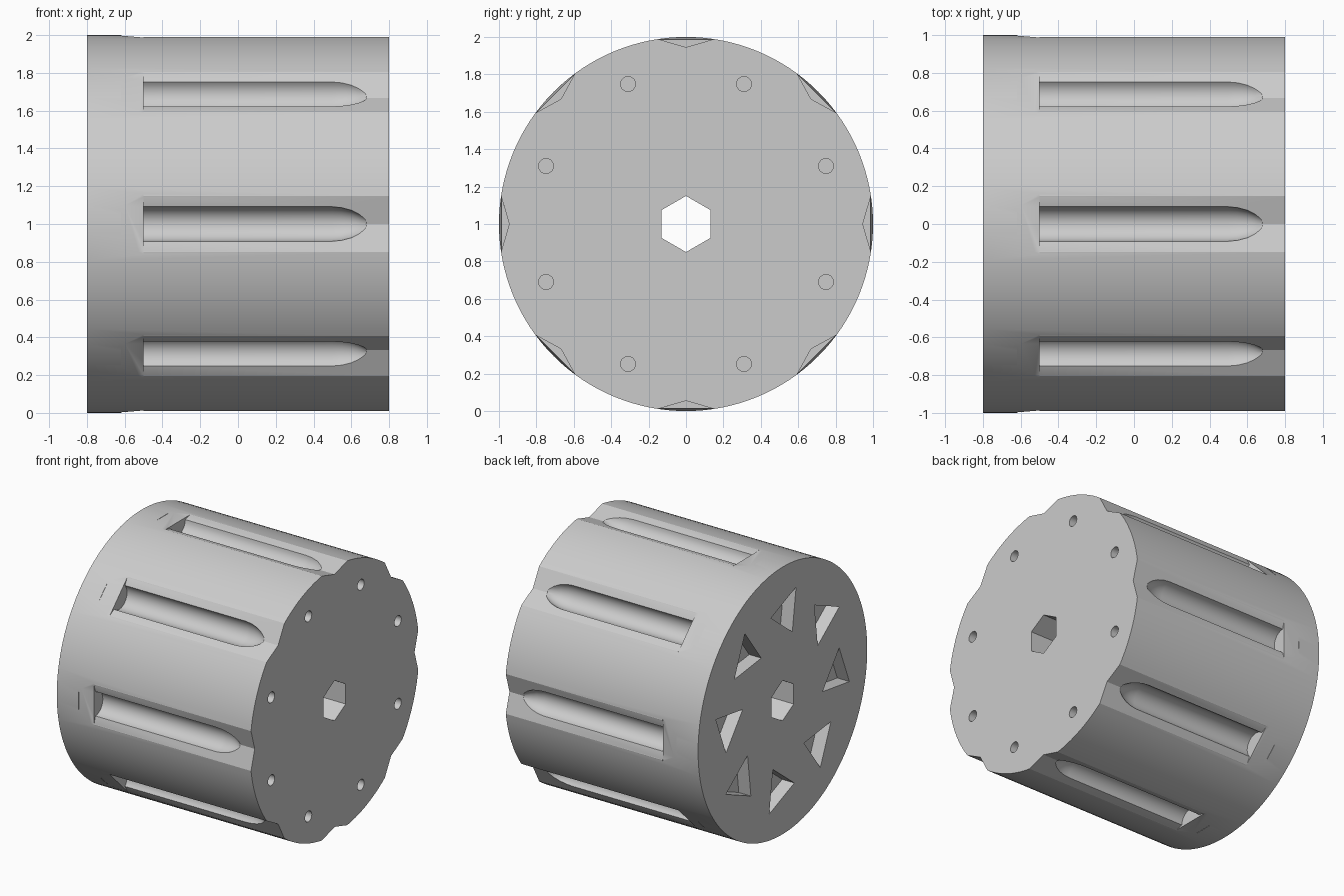
import bpy, bmesh
from math import sin, cos, pi, radians
from mathutils import Matrix

cube = bpy.data.objects.get("Cube")
if cube:
    bpy.data.objects.remove(cube, do_unlink=True)

LEFT, RIGHT = -0.8, 0.8      # ends of the drum along x
STOP = -0.5                  # where the flutes end


def material(name, rgb):
    m = bpy.data.materials.new(name)
    m.use_nodes = True
    m.diffuse_color = (*rgb, 1)
    m.node_tree.nodes["Principled BSDF"].inputs["Base Color"].default_value = (*rgb, 1)
    return m


def loft(bm, rings):
    """Skin a list of equal rings of points and cap both ends."""
    loops = [[bm.verts.new(p) for p in ring] for ring in rings]
    n = len(loops[0])
    for a, b in zip(loops, loops[1:]):
        for i in range(n):
            j = (i + 1) % n
            bm.faces.new((a[i], a[j], b[j], b[i]))
    bm.faces.new(loops[0])
    bm.faces.new(loops[-1])


def ring(x, radius, sides, y=0, z=0, turn=0):
    return [(x, y + radius * sin(turn + 2 * pi * i / sides),
             z + radius * cos(turn + 2 * pi * i / sides)) for i in range(sides)]


def section(x, points):
    return [(x, y, z) for y, z in points]


def make(name, rings, copies=1, offset=0):
    """Object made of a loft repeated evenly around the x axis."""
    bm = bmesh.new()
    for k in range(copies):
        start = len(bm.verts)
        loft(bm, rings)
        bm.verts.ensure_lookup_table()
        turn = Matrix.Rotation(radians(offset) + 2 * pi * k / copies, 3, 'X')
        bmesh.ops.rotate(bm, matrix=turn, verts=bm.verts[start:])
    bmesh.ops.recalc_face_normals(bm, faces=bm.faces)
    bmesh.ops.translate(bm, vec=(0, 0, 1), verts=bm.verts)
    mesh = bpy.data.meshes.new(name)
    bm.to_mesh(mesh)
    bm.free()
    ob = bpy.data.objects.new(name, mesh)
    bpy.context.collection.objects.link(ob)
    return ob


# Solid drum
drum = make("fluted_drum", [ring(LEFT, 1, 128), ring(RIGHT, 1, 128)])
drum.data.materials.append(material("plain_grey", (0.6, 0.6, 0.6)))

# Shallow V channels open at the right end
vee = [(0, 0.945), (0.3, 1.033), (0.3, 1.2), (-0.3, 1.2), (-0.3, 1.033)]
channels = make("channel_cutter", [section(STOP, vee), section(0.9, vee)], 8)

# Round flutes with pointed ends
profile = [(STOP, 0.092), (0.5, 0.092), (0.55, 0.087), (0.6, 0.074),
           (0.64, 0.055), (0.68, 0.03), (0.7, 0.004)]
flutes = make("flute_cutter", [ring(x, r, 24, z=0.976) for x, r in profile], 8)


# Ramped notches behind the flutes
def slab(x, low):
    return section(x, [(-0.2, low), (0.2, low), (0.2, 1.2), (-0.2, 1.2)])


notches = make("notch_cutter", [slab(-0.62, 0.997), slab(STOP + 0.001, 0.987)], 8)

# Hexagonal bore, small blind holes on the right, triangular pockets on the left
bore = make("bore_cutter", [ring(-1, 0.15, 6), ring(1, 0.15, 6)])
holes = make("hole_cutter", [ring(0.65, 0.04, 20, z=0.81), ring(0.9, 0.04, 20, z=0.81)],
             8, 22.5)
pockets = make("pocket_cutter", [ring(-0.9, 0.185, 3, z=0.645, turn=pi / 2 - radians(4)),
                                 ring(-0.7, 0.185, 3, z=0.645, turn=pi / 2 - radians(4))],
               8, 4)

# Cut everything out of the drum
bpy.context.view_layer.objects.active = drum
for cutter in (channels, flutes, notches, bore, holes, pockets):
    cutter.hide_render = True
    mod = drum.modifiers.new(cutter.name, 'BOOLEAN')
    mod.operation = 'DIFFERENCE'
    mod.solver = 'EXACT'
    mod.object = cutter
    bpy.ops.object.modifier_apply(modifier=mod.name)
    bpy.data.objects.remove(cutter, do_unlink=True)

# Smooth the curved walls, keep the edges sharp
bpy.ops.object.select_all(action='DESELECT')
drum.select_set(True)
bpy.ops.object.shade_smooth_by_angle(angle=radians(25))
